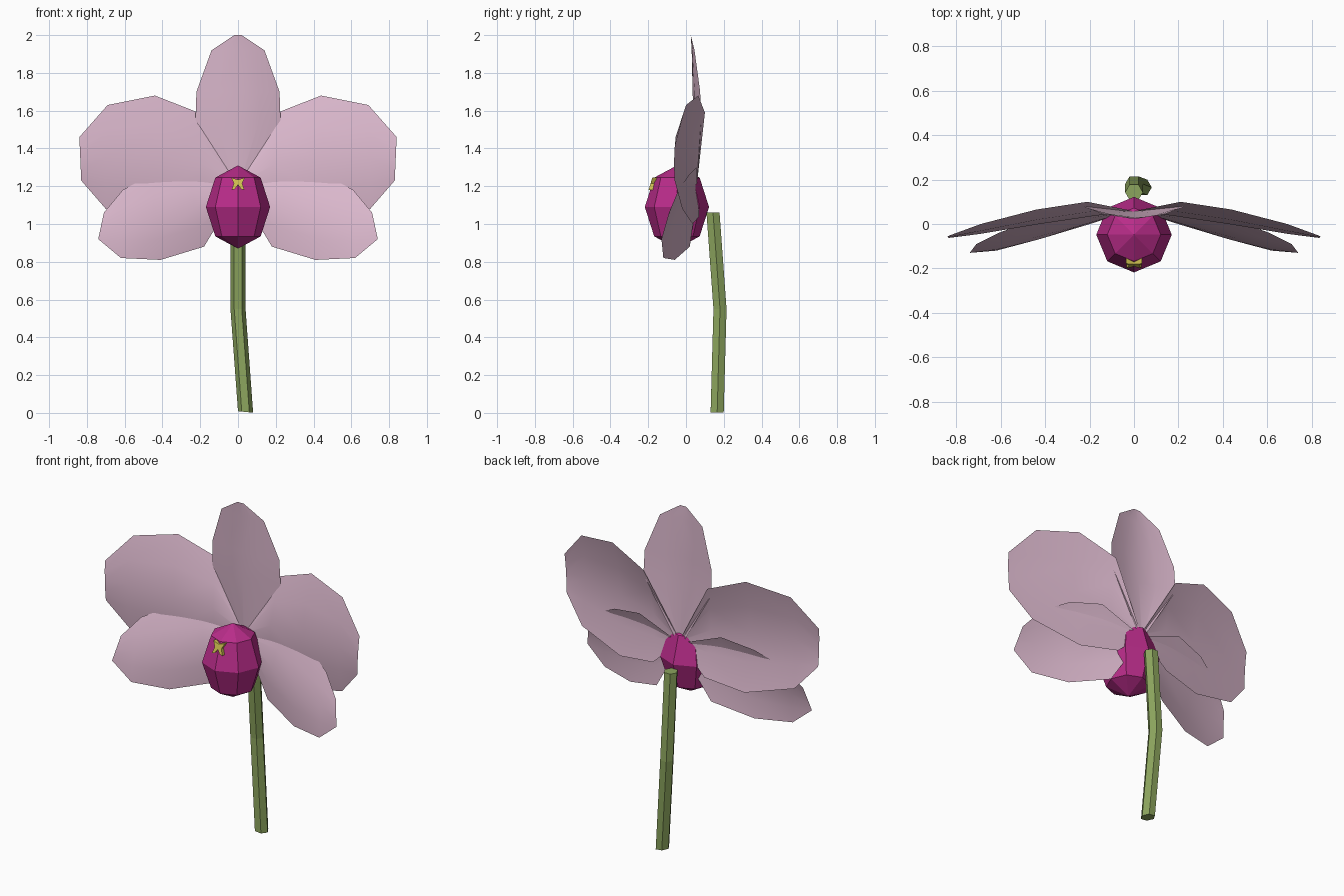
import bpy, bmesh, math
from mathutils import Vector

old = bpy.data.objects.get("Cube")
if old:
    bpy.data.objects.remove(old, do_unlink=True)


def material(name, rgb):
    mat = bpy.data.materials.new(name)
    mat.use_nodes = True
    mat.diffuse_color = (*rgb, 1)
    bsdf = next(n for n in mat.node_tree.nodes if n.type == 'BSDF_PRINCIPLED')
    bsdf.inputs["Base Color"].default_value = (*rgb, 1)
    return mat


pink = material("petal pink", (0.71, 0.48, 0.61))
magenta = material("pouch magenta", (0.48, 0.025, 0.25))
green = material("stem green", (0.26, 0.37, 0.11))
yellow = material("crest yellow", (0.62, 0.52, 0.08))


def finish(bm, name, mat, smooth=False):
    mesh = bpy.data.meshes.new(name)
    bm.to_mesh(mesh)
    bm.free()
    mesh.materials.append(mat)
    for face in mesh.polygons:
        face.use_smooth = smooth
    obj = bpy.data.objects.new(name, mesh)
    bpy.context.scene.collection.objects.link(obj)
    return obj


def petal(name, rows, side=1, columns=4):
    """Sheet spanned between pairs of edge points, bulging to the front."""
    bm = bmesh.new()
    grid = []
    for upper, lower, bulge in rows:
        line = []
        for i in range(columns + 1):
            t = i / columns
            p = Vector(upper).lerp(Vector(lower), t)
            p.y -= bulge * 4 * t * (1 - t)
            p.x *= side
            line.append(bm.verts.new(p))
        grid.append(line)
    for a, b in zip(grid, grid[1:]):
        for i in range(columns):
            bm.faces.new((a[i], a[i + 1], b[i + 1], b[i]))
    bmesh.ops.remove_doubles(bm, verts=bm.verts, dist=0.0005)
    bmesh.ops.recalc_face_normals(bm, faces=bm.faces)
    if sum(f.normal.y * f.calc_area() for f in bm.faces) > 0:
        bmesh.ops.reverse_faces(bm, faces=bm.faces)
    return finish(bm, name, pink, True)


# Upright top sepal: half width, depth, height, bulge
top_rows = [((-w, y, z), (w, y, z), b) for w, y, z, b in (
    (0.02, 0.06, 1.2, 0), (0.225, 0.08, 1.55, 0.04), (0.22, 0.075, 1.7, 0.04),
    (0.14, 0.045, 1.92, 0.015), (0.02, 0.025, 2.0, 0))]
petal("top_sepal", top_rows)

# Broad side petals and drooping lower sepals
side_rows = [
    ((0.01, 0.06, 1.23), (0.01, 0.06, 1.19), 0),
    ((0.21, 0.1, 1.59), (0.17, 0.07, 1.04), 0.05),
    ((0.44, 0.065, 1.68), (0.41, 0.035, 1.0), 0.05),
    ((0.69, 0.0, 1.63), (0.7, -0.02, 1.08), 0.035),
    ((0.84, -0.055, 1.46), (0.83, -0.06, 1.23), 0.005)]
lower_rows = [
    ((0.01, 0.06, 1.2), (0.01, 0.06, 1.16), 0),
    ((0.27, 0.055, 1.3), (0.18, 0.02, 0.88), 0.04),
    ((0.46, 0.015, 1.26), (0.41, -0.06, 0.81), 0.035),
    ((0.61, -0.04, 1.18), (0.62, -0.12, 0.82), 0.02),
    ((0.71, -0.09, 1.06), (0.74, -0.13, 0.92), 0)]
for label, side in (("left", 1), ("right", -1)):
    petal(label + "_side_petal", side_rows, side)
    petal(label + "_lower_sepal", lower_rows, side)

# Faceted pouch
bm = bmesh.new()
bmesh.ops.create_uvsphere(bm, u_segments=8, v_segments=4, radius=1)
for v in bm.verts:
    v.co = (v.co.x * 0.17, v.co.y * 0.17 - 0.048, v.co.z * 0.22 + 1.09)
finish(bm, "pouch", magenta)

# Small forked crest on the front of the pouch
half = ((0.037, 1.245), (0.022, 1.215), (0.034, 1.18), (0.016, 1.185))
outline = [(0, 1.235), *half, (0, 1.208), *[(-x, z) for x, z in reversed(half)]]
bm = bmesh.new()
verts = [bm.verts.new((x, -0.192 + (z - 1.2) * 0.3, z)) for x, z in outline]
face = bm.faces.new(verts)
back = bmesh.ops.extrude_face_region(bm, geom=[face])
moved = [g for g in back["geom"] if isinstance(g, bmesh.types.BMVert)]
bmesh.ops.translate(bm, verts=moved, vec=(0, 0.025, 0))
bmesh.ops.recalc_face_normals(bm, faces=bm.faces)
finish(bm, "crest", yellow)

# Bent six-sided stem
bm = bmesh.new()
rings = []
for cx, cy, cz in ((0.04, 0.165, 0.005), (0, 0.18, 0.55), (0, 0.143, 1.06)):
    rings.append([bm.verts.new((cx + 0.04 * math.cos(k * math.pi / 3),
                                cy + 0.04 * math.sin(k * math.pi / 3), cz))
                  for k in range(6)])
for v in rings[0]:
    v.co.z += (0.04 - v.co.x) * 0.1
for a, b in zip(rings, rings[1:]):
    for k in range(6):
        n = (k + 1) % 6
        bm.faces.new((a[k], a[n], b[n], b[k]))
bm.faces.new(rings[0])
bm.faces.new(rings[-1])
bmesh.ops.recalc_face_normals(bm, faces=bm.faces)
finish(bm, "stem", green)
